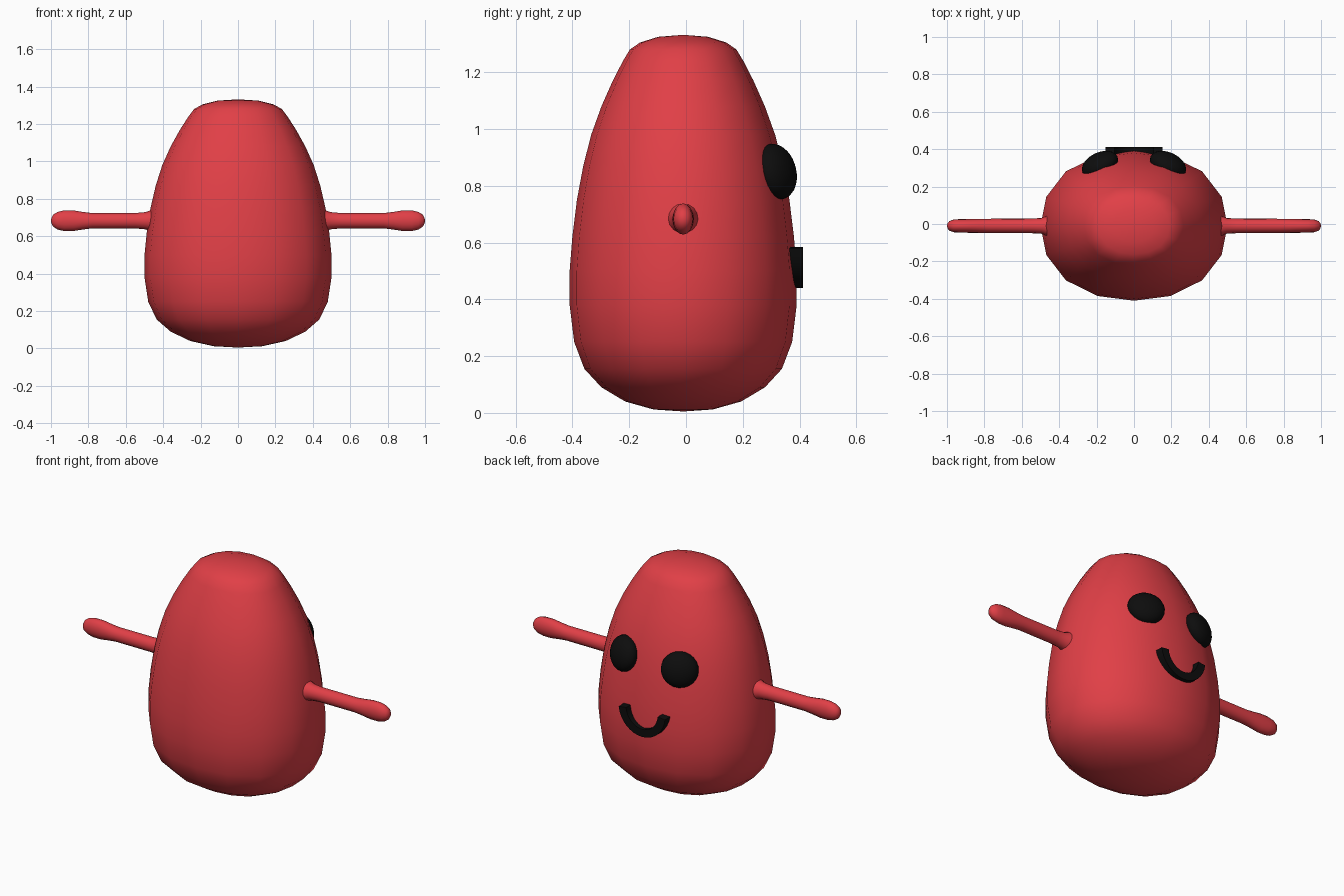
import bpy, bmesh, math
from mathutils import Matrix, Vector

if "Cube" in bpy.data.objects:
    bpy.data.objects.remove(bpy.data.objects["Cube"])


def material(name, rgb):
    m = bpy.data.materials.new(name)
    m.diffuse_color = (*rgb, 1)
    m.use_nodes = True
    m.node_tree.nodes["Principled BSDF"].inputs["Base Color"].default_value = m.diffuse_color
    return m


RED = material("red", (0.75, 0.05, 0.062))
BLACK = material("black", (0.004, 0.004, 0.004))
CY = -0.01  # body centre line in y


def finish(name, bm, mat, angle=60):
    bmesh.ops.recalc_face_normals(bm, faces=bm.faces)
    me = bpy.data.meshes.new(name)
    bm.to_mesh(me)
    bm.free()
    me.materials.append(mat)
    ob = bpy.data.objects.new(name, me)
    bpy.context.collection.objects.link(ob)
    bpy.ops.object.select_all(action='DESELECT')
    ob.select_set(True)
    bpy.context.view_layer.objects.active = ob
    bpy.ops.object.shade_smooth_by_angle(angle=math.radians(angle))
    return ob


def loft(rings, start, end):
    """Skin closed rings of points, closing both ends on a tip point."""
    bm = bmesh.new()
    loops = [[bm.verts.new(p) for p in ring] for ring in rings]
    n = len(loops[0])
    for a, b in zip(loops, loops[1:]):
        for i in range(n):
            bm.faces.new((a[i], a[(i + 1) % n], b[(i + 1) % n], b[i]))
    for ring, tip in ((loops[0], start), (loops[-1], end)):
        t = bm.verts.new(tip)
        for i in range(n):
            bm.faces.new((ring[i], ring[(i + 1) % n], t))
    return bm


# Body: oval egg with a flattened crown (half width, height)
PROFILE = [(.13, .012), (.255, .04), (.36, .09), (.435, .155), (.48, .25),
           (.5, .38), (.5, .5), (.488, .62), (.468, .75), (.44, .87),
           (.405, .98), (.36, 1.08), (.31, 1.17), (.265, 1.24),
           (.235, 1.28), (.19, 1.305), (.11, 1.325)]


def body_ring(r, z, n=16):
    ring = []
    for i in range(n):
        a = 2 * math.pi * i / n
        k = 1 + 0.03 * math.sin(2 * a) ** 2  # slightly squared oval
        ring.append((r * k * math.cos(a), CY + 0.8 * r * k * math.sin(a), z))
    return ring


bm = loft([body_ring(r, z) for r, z in PROFILE], (0, CY, 0.005), (0, CY, 1.332))
finish("body", bm, RED, 80)

# Arms: thin rods with paddle hands (distance, y radius, z radius)
ARM = [(.44, .058, .058), (.47, .052, .054), (.495, .042, .046), (.55, .039, .041),
       (.78, .038, .041), (.83, .038, .047), (.88, .037, .055), (.93, .036, .055),
       (.965, .034, .047), (.988, .025, .032), (.997, .013, .016)]
for side, label in ((1, "right"), (-1, "left")):
    rings = [[(side * x, CY + ry * math.cos(a), .683 + rz * math.sin(a))
              for a in (2 * math.pi * i / 16 for i in range(16))]
             for x, ry, rz in ARM]
    bm = loft(rings, (side * .44, CY, .683), (side, CY, .683))
    finish(label + "_arm", bm, RED, 80)

# Eyes: squashed balls lying against the curved face
for side, label in ((1, "right"), (-1, "left")):
    normal = Vector((side * 0.42, 0.9, 0.24)).normalized()
    rot = normal.to_track_quat('Z', 'Y').to_matrix().to_4x4()
    bm = bmesh.new()
    bmesh.ops.create_uvsphere(
        bm, u_segments=24, v_segments=12, radius=1,
        matrix=Matrix.Translation((side * .182, .318, .85)) @ rot
        @ Matrix.Diagonal((.103, .1, .062, 1)))
    finish(label + "_eye", bm, BLACK)

# Mouth: curved band standing just proud of the face
bm = bmesh.new()
sections = []
for i in range(17):
    a = math.radians(186 + 168 * i / 16)
    c, s = math.cos(a), math.sin(a)
    sections.append([bm.verts.new((rx * c, y, .597 + rz * s))
                     for rx, rz, y in ((.152, .157, .34), (.152, .157, .412),
                                       (.104, .112, .412), (.104, .112, .34))])
for a, b in zip(sections, sections[1:]):
    for j in range(4):
        bm.faces.new((a[j], a[(j + 1) % 4], b[(j + 1) % 4], b[j]))
bm.faces.new(sections[0])
bm.faces.new(sections[-1])
finish("mouth", bm, BLACK, 30)
